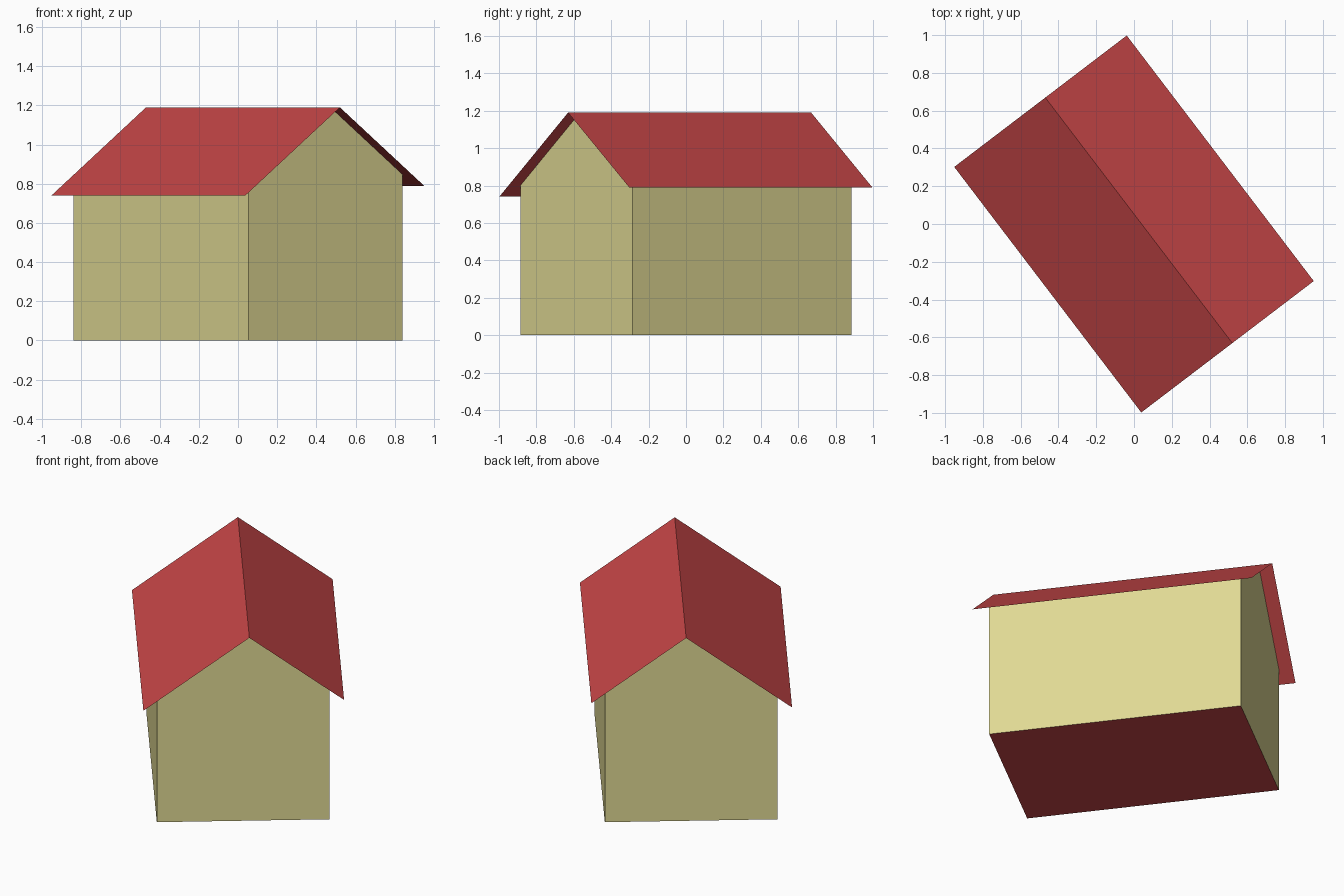
import bpy
import bmesh
from math import radians
from mathutils import Matrix

cube = bpy.data.objects.get("Cube")
if cube:
    bpy.data.objects.remove(cube)

# Main sizes, with the ridge along local x
RIDGE_Z, RIDGE_Y, SLOPE = 1.19, 0.032, 0.741
WALL_X, WALL_Y = 0.737, 0.494
ROOF_X, ROOF_Y = 0.817, 0.574
TURN = Matrix.Rotation(radians(-52.7), 4, "Z")


def srgb(*channels):
    return tuple((c / 255 / 12.92) if c < 11 else ((c / 255 + 0.055) / 1.055) ** 2.4
                 for c in channels) + (1.0,)


def make_material(name, colour):
    mat = bpy.data.materials.new(name)
    mat.use_nodes = True
    mat.diffuse_color = colour
    mat.node_tree.nodes["Principled BSDF"].inputs["Base Color"].default_value = colour
    return mat


def roof_height(y):
    return RIDGE_Z - SLOPE * abs(y - RIDGE_Y)


def extrude_profile(name, profile, half_length, materials, closed):
    """Sweep a (y, z) profile along x; a closed one also gets end faces."""
    bm = bmesh.new()
    back, front = [[bm.verts.new((x, y, z)) for y, z in profile]
                   for x in (-half_length, half_length)]
    count = len(profile)
    for i in range(count if closed else count - 1):
        j = (i + 1) % count
        bm.faces.new((back[i], back[j], front[j], front[i]))
    if closed:
        bm.faces.new(back[::-1])
        bm.faces.new(front)
    bmesh.ops.recalc_face_normals(bm, faces=bm.faces)
    bm.transform(TURN)
    mesh = bpy.data.meshes.new(name)
    for mat in materials:
        mesh.materials.append(mat)
    obj = bpy.data.objects.new(name, mesh)
    bpy.context.collection.objects.link(obj)
    return obj, bm


wall_mat = make_material("pale yellow wall", srgb(224, 217, 148))
roof_mat = make_material("brick red", srgb(198, 70, 71))

# House body: gabled prism, open under the roof, with a red floor
body_profile = [(-WALL_Y, 0), (WALL_Y, 0), (WALL_Y, roof_height(WALL_Y)),
                (RIDGE_Y, RIDGE_Z), (-WALL_Y, roof_height(-WALL_Y))]
body, bm = extrude_profile("house_walls", body_profile, WALL_X, [wall_mat, roof_mat], True)
bmesh.ops.delete(bm, geom=[f for f in bm.faces if f.normal.z > 0.5], context="FACES_ONLY")
for face in bm.faces:
    face.material_index = 1 if face.normal.z < -0.5 else 0
bm.to_mesh(body.data)
bm.free()

# Roof: two thin slopes overhanging the walls
roof_profile = [(y, roof_height(y)) for y in (-ROOF_Y, RIDGE_Y, ROOF_Y)]
roof, bm = extrude_profile("gable_roof", roof_profile, ROOF_X, [roof_mat], False)
for face in bm.faces:
    face.normal_update()
    if face.normal.z < 0:
        face.normal_flip()
bm.to_mesh(roof.data)
bm.free()
